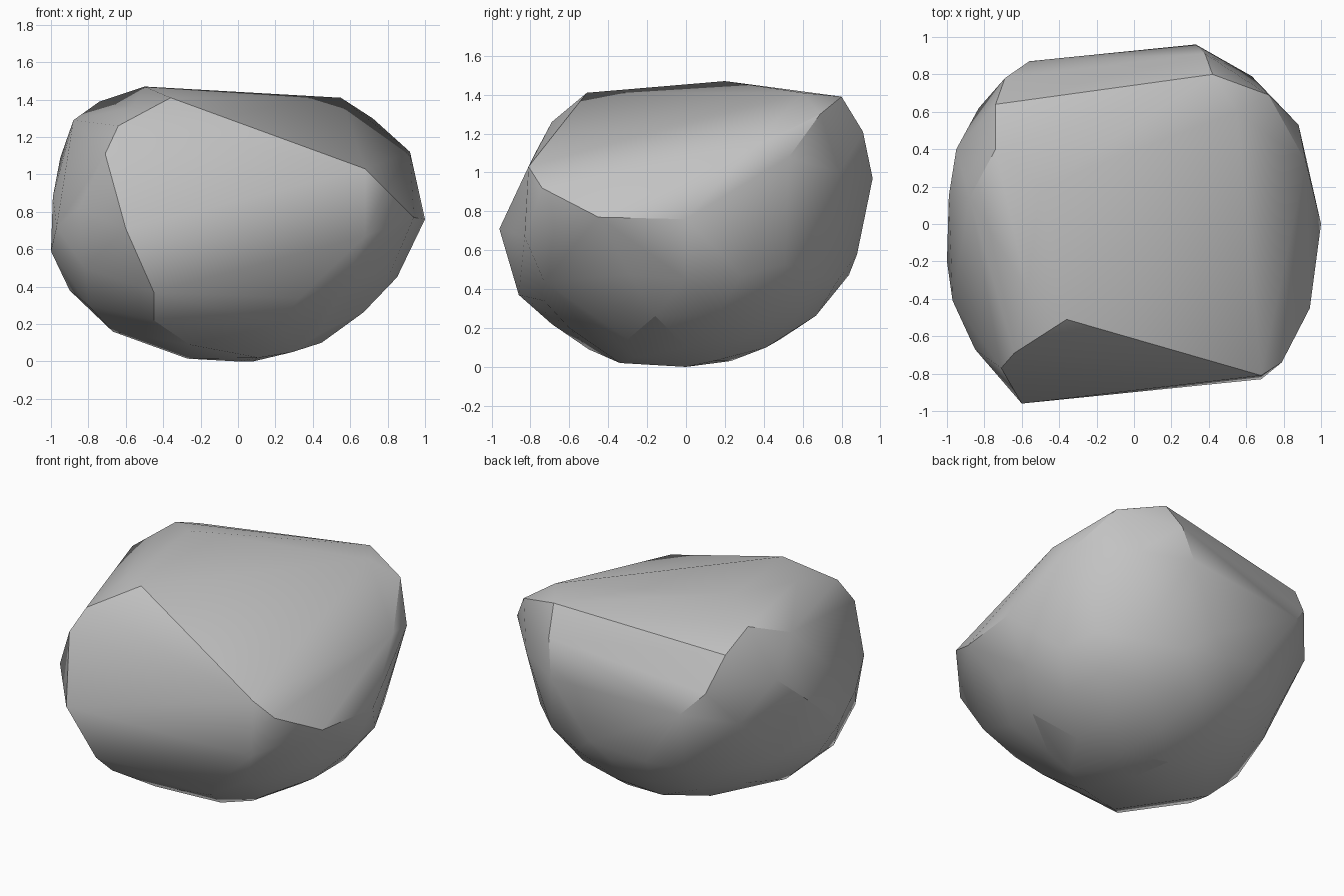
import bpy
import bmesh
import math
from mathutils import Vector, Matrix

cube = bpy.data.objects.get("Cube")
if cube:
    bpy.data.objects.remove(cube, do_unlink=True)


def make_material(name, color):
    material = bpy.data.materials.new(name)
    material.use_nodes = True
    material.diffuse_color = color
    material.node_tree.nodes["Principled BSDF"].inputs["Base Color"].default_value = color
    return material


# Corners of the large broken facets
front_break = [(-.36, -.51, 1.41), (.68, -.81, 1.03), (-.71, -.77, 1.11), (-.64, -.69, 1.26),
               (-.6, -.96, .71), (-.45, -.86, .37), (.68, -.83, .67), (.58, -.73, .44),
               (.33, -.73, .34)]
crown = [(-.5, .2, 1.47), (.55, .6, 1.41), (-.74, .4, 1.39), (-.88, .14, 1.29), (-.57, -.36, 1.36)]
back_break = [(.42, .8, 1.39), (-.74, .64, 1.29), (-.69, .78, 1.07), (-.56, .87, .93),
              (.33, .96, .97), (.38, .91, 1.21), (.72, .69, 1.3), (.63, .79, 1.0),
              (.1, .88, .58)]
left_flank = [(.79, -.74, .92), (.94, -.45, .77), (1, 0, .76), (.92, .33, 1.12), (.88, .53, 1.08)]
right_flank = [(-.95, .4, 1.09), (-.83, .62, .85), (-.99, .15, .88), (-1, -.2, .59),
               (-.97, -.41, .72), (-.85, -.67, .82), (-.82, -.62, .5),
               (-.9, -.1, .38), (-.67, -.1, .16), (-.8, -.42, .3)]
front_belly = [(.11, -.34, .02), (.29, -.26, .05), (-.26, -.5, .09), (-.45, -.69, .22),
               (.22, -.6, .2), (-.27, 0, .015), (.08, 0, 0)]

# Rounded underside, kept behind the front break and below the flanks
bm = bmesh.new()
bmesh.ops.create_icosphere(bm, subdivisions=3, radius=1)
bm.transform(Matrix.Translation((0, 0, .95)) @ Matrix.Diagonal((1, .97, .95, 1)))
break_point = Vector(front_break[4])
break_normal = Vector((.136, -.97, -.197))
outside = [v for v in bm.verts
           if v.co.z > .62 or (v.co - break_point).dot(break_normal) > 0]
bmesh.ops.delete(bm, geom=outside, context='VERTS')

# Wrap everything in one faceted skin
for corner in front_break + crown + back_break + left_flank + right_flank + front_belly:
    bm.verts.new(corner)
hull = bmesh.ops.convex_hull(bm, input=list(bm.verts))
unused = {g for key in ("geom_interior", "geom_unused") for g in hull[key]
          if isinstance(g, bmesh.types.BMVert)}
bmesh.ops.delete(bm, geom=list(unused), context='VERTS')
loose = [v for v in bm.verts if not v.link_faces]
bmesh.ops.delete(bm, geom=loose, context='VERTS')
bmesh.ops.recalc_face_normals(bm, faces=list(bm.faces))

mesh = bpy.data.meshes.new("boulder")
bm.to_mesh(mesh)
bm.free()
mesh.materials.append(make_material("stone grey", (.54, .54, .54, 1)))
boulder = bpy.data.objects.new("boulder", mesh)
bpy.context.collection.objects.link(boulder)

# Smooth worn surfaces, sharp fracture edges
bpy.ops.object.select_all(action='DESELECT')
boulder.select_set(True)
bpy.context.view_layer.objects.active = boulder
bpy.ops.object.shade_smooth_by_angle(angle=math.radians(30))
